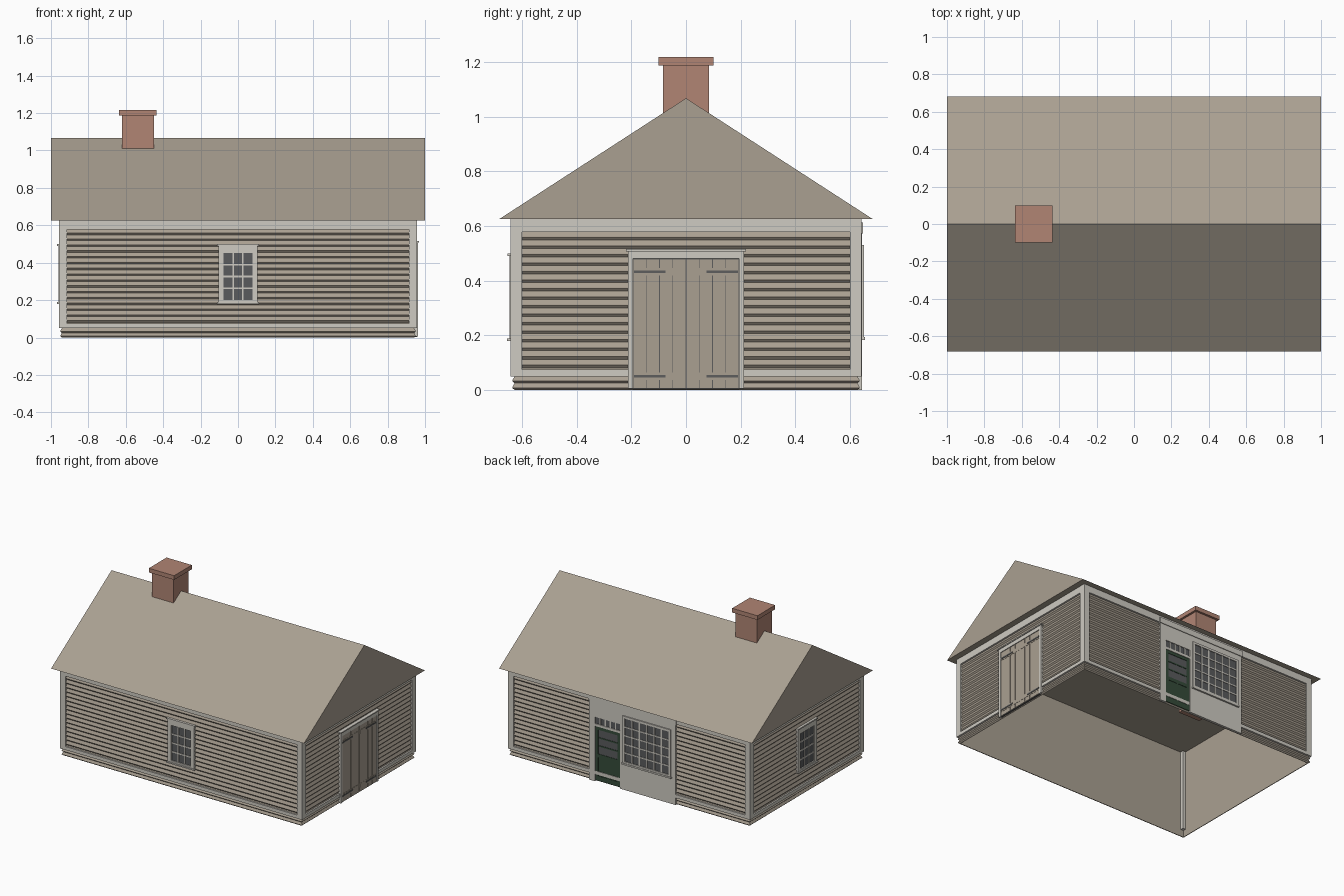
import bpy, math
from mathutils import Matrix, Vector

cube = bpy.data.objects.get("Cube")
if cube:
    bpy.data.objects.remove(cube, do_unlink=True)


def material(name, rgb):
    m = bpy.data.materials.new(name)
    m.use_nodes = True
    m.diffuse_color = (*rgb, 1)
    bsdf = m.node_tree.nodes["Principled BSDF"]
    bsdf.inputs["Base Color"].default_value = (*rgb, 1)
    bsdf.inputs["Roughness"].default_value = 0.8
    return m


TAN = material("weathered tan", (0.40, 0.35, 0.285))
TRIM = material("pale grey trim", (0.62, 0.595, 0.54))
BRICK = material("brick red", (0.44, 0.235, 0.175))
GLASS = material("dark glass", (0.10, 0.105, 0.11))
IRON = material("dark iron", (0.11, 0.11, 0.11))
GREEN = material("dark green", (0.035, 0.07, 0.042))

HX, HY = 0.95, 0.635      # half sizes of the walls
EAVE, RIDGE = 0.625, 1.067


def add_mesh(name, verts, faces, mat):
    mesh = bpy.data.meshes.new(name)
    mesh.from_pydata([tuple(v) for v in verts], [], faces)
    mesh.materials.append(mat)
    mesh.update()
    ob = bpy.data.objects.new(name, mesh)
    bpy.context.scene.collection.objects.link(ob)
    return ob


def boxes(name, mat, items, place=Matrix()):
    """One object from boxes given as (x0, x1, z0, z1, y0, y1)."""
    verts, faces = [], []
    for x0, x1, z0, z1, y0, y1 in items:
        n = len(verts)
        verts += [place @ Vector((x, y, z)) for z in (z0, z1)
                  for x, y in ((x0, y0), (x1, y0), (x1, y1), (x0, y1))]
        faces += [(n + 3, n + 2, n + 1, n), (n + 4, n + 5, n + 6, n + 7)]
        for i in range(4):
            j = (i + 1) % 4
            faces.append((n + i, n + j, n + 4 + j, n + 4 + i))
    return add_mesh(name, verts, faces, mat)


def wall_frame(quarter, dist):
    """Local x runs along the wall, local y points outwards."""
    return (Matrix.Rotation(quarter * math.pi / 2, 4, 'Z')
            @ Matrix.Translation((0, -dist, 0)) @ Matrix.Scale(-1, 4, (0, 1, 0)))


FRONT, RIGHT = wall_frame(0, HY), wall_frame(1, HX)
BACK, LEFT = wall_frame(2, HY), wall_frame(3, HX)


def border(u0, u1, z0, z1, side, top, bottom, d0, d1):
    return [(u0, u0 + side, z0, z1, d0, d1), (u1 - side, u1, z0, z1, d0, d1),
            (u0 + side, u1 - side, z1 - top, z1, d0, d1),
            (u0 + side, u1 - side, z0, z0 + bottom, d0, d1)]


def muntins(u0, u1, z0, z1, cols, rows, w, d0, d1):
    bars = []
    for i in range(1, cols):
        u = u0 + (u1 - u0) * i / cols
        bars.append((u - w / 2, u + w / 2, z0, z1, d0, d1))
    for i in range(1, rows):
        z = z0 + (z1 - z0) * i / rows
        bars.append((u0, u1, z - w / 2, z + w / 2, d0, d1 - 0.0005))
    return bars


def siding(name, z0, z1, count):
    """Lapped boards swept around the four walls."""
    pitch = (z1 - z0) / count
    profile = []
    for i in range(count):
        z = z0 + i * pitch
        profile += [(-0.008, z), (0, z + 0.3 * pitch), (0, z + 0.4 * pitch)]
    profile.append((-0.008, z1))
    verts, faces = [], []
    for d, z in profile:
        x, y = HX + d, HY + d
        verts += [(-x, -y, z), (x, -y, z), (x, y, z), (-x, y, z)]
    for r in range(len(profile) - 1):
        for i in range(4):
            j = (i + 1) % 4
            faces.append((4 * r + i, 4 * r + j, 4 * r + 4 + j, 4 * r + 4 + i))
    return add_mesh(name, verts, faces, TAN)


# Wall shell, open underneath
ix, iy = HX - 0.012, HY - 0.012
ring = [(-ix, -iy), (ix, -iy), (ix, iy), (-ix, iy)]
add_mesh("inner_walls", [(x, y, z) for z in (0, EAVE) for x, y in ring],
         [(i, 4 + i, 4 + (i + 1) % 4, (i + 1) % 4) for i in range(4)], TAN)
siding("base_boards", 0, 0.05, 2)
siding("wall_clapboards", 0.05, 0.58, 17)

# Corner posts and horizontal trim
posts = []
for sx in (-1, 1):
    for sy in (-1, 1):
        xs = sorted((sx * 0.915, sx * 0.957))
        ys = sorted((sy * 0.600, sy * 0.642))
        posts.append((*xs, 0.05, EAVE, *ys))
boxes("corner_posts", TRIM, posts)
for side, place, half in (("front", FRONT, 0.915), ("right", RIGHT, 0.6),
                          ("back", BACK, 0.915), ("left", LEFT, 0.6)):
    boxes(side + "_wall_trim", TRIM,
          [(-half, half, 0.577, EAVE, -0.008, 0.006),
           (-half, half, 0.05, 0.074, -0.008, 0.006)], place)

# Roof prism
add_mesh("roof", [(x, y, z) for x in (-1, 1)
                  for y, z in ((-0.683, EAVE), (0.683, EAVE), (0, RIDGE))],
         [(0, 2, 1), (3, 4, 5), (0, 1, 4, 3), (0, 3, 5, 2), (1, 2, 5, 4)], TAN)

# Chimney
boxes("chimney", BRICK, [(-0.62, -0.45, 0.51, 1.187, -0.085, 0.085)])
boxes("chimney_cap", BRICK, [(-0.635, -0.435, 1.187, 1.217, -0.1, 0.1)])

# Small sash windows on the front and left walls
for side, place in (("front", FRONT), ("left", LEFT)):
    boxes(side + "_window_glass", GLASS, [(-0.08, 0.08, 0.195, 0.455, 0, 0.003)], place)
    boxes(side + "_window_casing", TRIM,
          border(-0.105, 0.105, 0.185, 0.492, 0.028, 0.04, 0.015, -0.008, 0.011)
          + muntins(-0.077, 0.077, 0.2, 0.452, 3, 4, 0.009, 0.002, 0.007), place)
    boxes(side + "_window_cap_and_sill", TRIM,
          [(-0.111, 0.111, 0.49, 0.499, -0.008, 0.017),
           (-0.111, 0.111, 0.18, 0.189, -0.008, 0.019)], place)

# Double plank doors on the right wall
boxes("plank_door_frame", TRIM,
      [(-0.212, -0.194, 0.005, 0.507, -0.008, 0.012),
       (0.194, 0.212, 0.005, 0.507, -0.008, 0.012),
       (-0.194, 0.194, 0.48, 0.507, -0.008, 0.012),
       (-0.22, 0.22, 0.507, 0.515, -0.008, 0.018)], RIGHT)
boxes("plank_door_backing", IRON, [(-0.194, 0.194, 0.004, 0.48, -0.008, 0.0065)], RIGHT)
plank = 0.194 / 4
boxes("door_planks", TAN,
      [(i * plank + 0.0015, (i + 1) * plank - 0.0015, 0.008, 0.478, 0, 0.009)
       for i in range(-4, 4)], RIGHT)
battens, straps = [], []
for u0, u1 in ((-0.19, -0.004), (0.004, 0.19)):
    for z in (0.05, 0.432):
        battens.append((u0, u1, z - 0.014, z + 0.014, 0.006, 0.0105))
        v0, v1 = (u0, u0 + 0.115) if u0 < 0 else (u1 - 0.115, u1)
        straps.append((v0, v1, z - 0.005, z + 0.005, 0.006, 0.013))
boxes("door_battens", TAN, battens, RIGHT)
boxes("strap_hinges", IRON, straps, RIGHT)

# Shop front on the back wall
boxes("shop_front_boards", TRIM,
      [(-0.315, -0.27, 0, 0.6, -0.008, 0.008), (-0.07, 0.367, 0, 0.6, -0.008, 0.008),
       (-0.27, -0.07, 0.46, 0.6, -0.008, 0.008),
       (-0.27, -0.07, 0.395, 0.412, -0.008, 0.008),
       (-0.322, 0.374, 0.572, 0.612, -0.008, 0.013)], BACK)
boxes("transom_glass", GLASS, [(-0.27, -0.07, 0.412, 0.46, -0.008, 0.002)], BACK)
boxes("transom_bars", TRIM,
      muntins(-0.27, -0.07, 0.412, 0.46, 5, 1, 0.009, 0, 0.006), BACK)
boxes("shop_door", GREEN,
      border(-0.268, -0.072, 0.008, 0.395, 0.022, 0.022, 0.035, -0.008, 0.005)
      + [(-0.246, -0.094, 0.04, 0.19, -0.008, 0.002),
         (-0.246, -0.094, 0.175, 0.2, -0.008, 0.005),
         (-0.178, -0.162, 0.04, 0.18, 0, 0.005)]
      + muntins(-0.246, -0.094, 0.2, 0.373, 1, 3, 0.009, 0, 0.005), BACK)
boxes("shop_door_glass", GLASS, [(-0.248, -0.092, 0.195, 0.378, -0.008, 0.002)], BACK)
boxes("shop_window_glass", GLASS, [(-0.035, 0.32, 0.205, 0.515, 0, 0.01)], BACK)
boxes("shop_window_casing", TRIM,
      border(-0.048, 0.333, 0.19, 0.53, 0.016, 0.016, 0.016, 0, 0.016)
      + muntins(-0.032, 0.317, 0.206, 0.514, 6, 5, 0.009, 0.008, 0.014)
      + [(-0.053, 0.338, 0.183, 0.194, 0, 0.02)], BACK)
